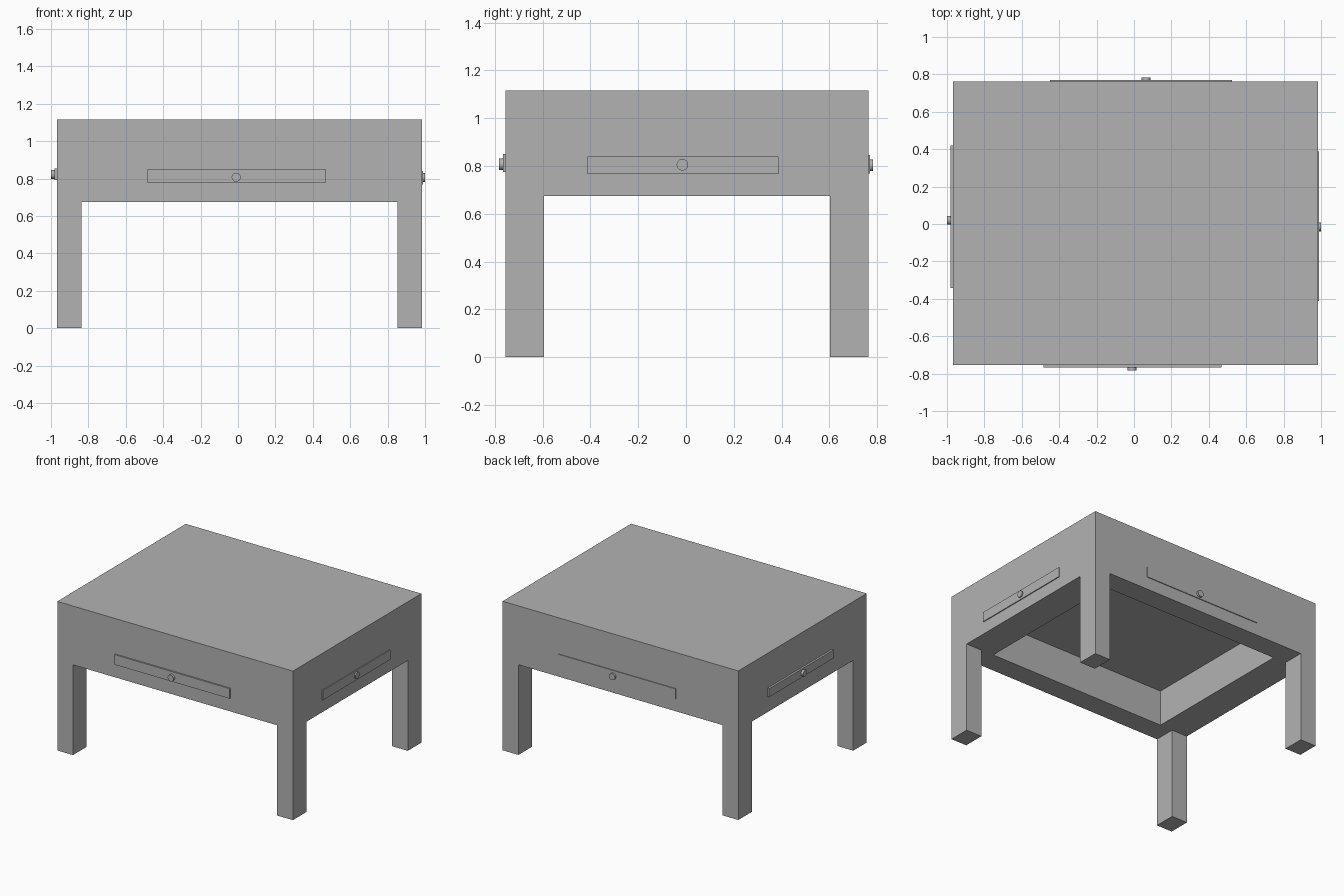
import bpy, bmesh
from math import radians
from mathutils import Matrix, Vector

cube = bpy.data.objects.get("Cube")
if cube:
    bpy.data.objects.remove(cube)

GREY = (0.45, 0.45, 0.45, 1)
grey = bpy.data.materials.new("plain_grey")
grey.use_nodes = True
grey.diffuse_color = GREY
grey.node_tree.nodes["Principled BSDF"].inputs["Base Color"].default_value = GREY


def finish(name, bm):
    mesh = bpy.data.meshes.new(name)
    bm.to_mesh(mesh)
    bm.free()
    mesh.materials.append(grey)
    obj = bpy.data.objects.new(name, mesh)
    bpy.context.collection.objects.link(obj)
    return obj


def add_box(bm, lo, hi):
    lo, hi = Vector(lo), Vector(hi)
    place = Matrix.Translation((lo + hi) / 2) @ Matrix.Diagonal((*(hi - lo), 1))
    return bmesh.ops.create_cube(bm, size=1, matrix=place)


X0, X1, Y0, Y1 = -0.967, 0.983, -0.755, 0.763
APRON, TOP = 0.675, 1.115
LEG_X, LEG_Y = 0.13, 0.16

# Table body, with a recess pushed up into its underside
bm = bmesh.new()
add_box(bm, (X0, Y0, APRON), (X1, Y1, TOP))
bm.faces.ensure_lookup_table()
under = min(bm.faces, key=lambda f: f.calc_center_median().z)
inner = bmesh.ops.extrude_discrete_faces(bm, faces=[under])["faces"][0]
mid = inner.calc_center_median()
rim_x, rim_y, depth = 0.235, 0.162, 0.266
outer_ring = [v for v in bm.verts if v.co.z < APRON + 0.001 and v not in inner.verts]
bmesh.ops.scale(bm, verts=inner.verts, space=Matrix.Translation(-mid),
                vec=(1 - 2 * rim_x / (X1 - X0), 1 - 2 * rim_y / (Y1 - Y0), 1))
ceiling = bmesh.ops.extrude_discrete_faces(bm, faces=[inner])["faces"][0]
bmesh.ops.translate(bm, verts=ceiling.verts, vec=(0, 0, depth))
bmesh.ops.recalc_face_normals(bm, faces=bm.faces)
finish("table_body", bm)

# Four square legs flush with the outer corners
for side, x in (("right", X0), ("left", X1 - LEG_X)):
    for end, y in (("front", Y0), ("back", Y1 - LEG_Y)):
        bm = bmesh.new()
        add_box(bm, (x, y, 0), (x + LEG_X, y + LEG_Y, APRON))
        finish(f"{end}_{side}_leg", bm)


# Drawer fronts: built facing -y, then turned to their side of the body
def drawer(name, turn, face, span, heights, plate, knob, reach):
    spin = Matrix.Rotation(radians(turn), 4, "Z")
    bm = bmesh.new()
    add_box(bm, (span[0], -face - plate, heights[0]), (span[1], -face + 0.01, heights[1]))
    bm.transform(spin)
    finish(name + "_drawer_front", bm)

    bm = bmesh.new()
    start = face - 0.01
    place = Matrix.Translation((knob[0], -(start + reach) / 2, knob[1]))
    bmesh.ops.create_cone(bm, cap_ends=True, segments=32, radius1=0.024, radius2=0.024,
                          depth=reach - start,
                          matrix=place @ Matrix.Rotation(radians(90), 4, "X"))
    for f in bm.faces:
        f.smooth = len(f.verts) == 4
    for e in bm.edges:
        e.smooth = all(f.smooth for f in e.link_faces)
    bm.transform(spin)
    finish(name + "_drawer_knob", bm)


drawer("front", 0, -Y0, (-0.485, 0.467), (0.775, 0.85), 0.011, (-0.01, 0.807), 0.783)
drawer("left", 90, X1, (-0.412, 0.387), (0.767, 0.84), 0.007, (-0.015, 0.805), 1.0)
drawer("back", 180, Y1, (-0.525, 0.45), (0.768, 0.845), 0.006, (-0.065, 0.802), 0.783)
drawer("right", -90, -X0, (-0.42, 0.342), (0.792, 0.855), 0.015, (-0.02, 0.822), 1.0)
